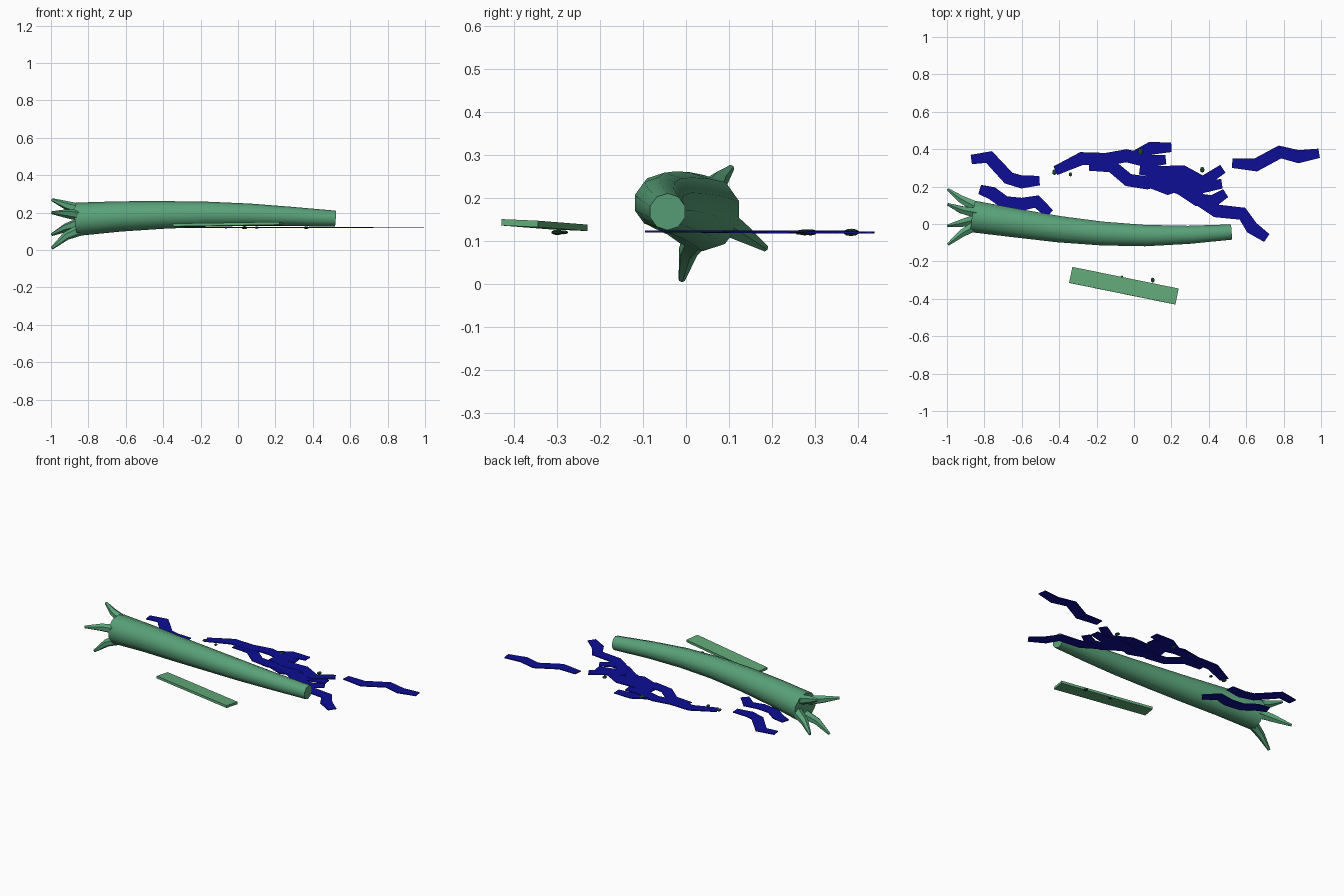
import bpy, bmesh, math
from mathutils import Vector, Matrix

if "Cube" in bpy.data.objects:
    bpy.data.objects.remove(bpy.data.objects["Cube"])


def material(name, rgb):
    m = bpy.data.materials.new(name)
    m.diffuse_color = (*rgb, 1)
    m.use_nodes = True
    m.node_tree.nodes["Principled BSDF"].inputs["Base Color"].default_value = m.diffuse_color
    return m


BARK = material("bark_green", (0.10, 0.36, 0.19))
WOOD = material("plank_green", (0.12, 0.40, 0.19))
WATER = material("deep_blue", (0.004, 0.004, 0.30))
PEBBLE = material("dark_green", (0.01, 0.06, 0.02))


def finish(name, bm, mat, smooth=None):
    bmesh.ops.recalc_face_normals(bm, faces=bm.faces)
    me = bpy.data.meshes.new(name)
    bm.to_mesh(me)
    bm.free()
    ob = bpy.data.objects.new(name, me)
    bpy.context.collection.objects.link(ob)
    me.materials.append(mat)
    if smooth:
        bpy.ops.object.select_all(action='DESELECT')
        ob.select_set(True)
        bpy.context.view_layer.objects.active = ob
        bpy.ops.object.shade_smooth_by_angle(angle=math.radians(smooth))
    return ob


def tube(name, stations, sides, mat):
    """Capped tube through stations of (x, y, z, radius)."""
    bm = bmesh.new()
    pts = [Vector(s[:3]) for s in stations]
    rings = []
    for i, s in enumerate(stations):
        t = (pts[min(i + 1, len(pts) - 1)] - pts[max(i - 1, 0)]).normalized()
        u = t.cross(Vector((0, 0, 1))).normalized()
        v = u.cross(t)
        ring = []
        for k in range(sides):
            a = 2 * math.pi * (k + 0.5) / sides
            ring.append(bm.verts.new(pts[i] + s[3] * (u * math.cos(a) + v * math.sin(a))))
        rings.append(ring)
    for r0, r1 in zip(rings, rings[1:]):
        for k in range(sides):
            j = (k + 1) % sides
            bm.faces.new((r0[k], r0[j], r1[j], r1[k]))
    bm.faces.new(rings[0])
    bm.faces.new(rings[-1])
    return finish(name, bm, mat, 50)


# Fallen trunk, gently bowed and tapering
tube("trunk", [
    (-0.86, 0.040, 0.165, 0.089), (-0.63, 0.005, 0.180, 0.081),
    (-0.40, -0.028, 0.188, 0.074), (-0.17, -0.051, 0.192, 0.067),
    (0.06, -0.062, 0.189, 0.060), (0.29, -0.058, 0.180, 0.051),
    (0.52, -0.043, 0.168, 0.043)], 10, BARK)

# Splayed roots at the thick end
roots = [  # base (y, z), middle (y, z), tip (y, z)
    ((0.060, 0.215), (0.075, 0.240), (0.105, 0.270)),
    ((0.090, 0.145), (0.130, 0.120), (0.185, 0.083)),
    ((0.025, 0.110), (0.005, 0.075), (-0.010, 0.010)),
    ((-0.005, 0.185), (-0.050, 0.195), (-0.110, 0.200)),
]
for i, (b, m, t) in enumerate(roots):
    tube(f"root_{i + 1}", [(-0.84, *b, 0.032), (-0.92, *m, 0.023), (-0.995, *t, 0.008)], 6, BARK)

# Loose plank beside the trunk
bm = bmesh.new()
bmesh.ops.create_cube(bm, size=1)
bmesh.ops.scale(bm, vec=(0.58, 0.087, 0.015), verts=bm.verts)
rot = Matrix.Rotation(math.radians(-11.5), 4, 'Z') @ Matrix.Rotation(math.radians(-0.9), 4, 'Y') \
    @ Matrix.Rotation(math.radians(-2.5), 4, 'X')
bmesh.ops.transform(bm, matrix=Matrix.Translation((-0.054, -0.33, 0.137)) @ rot, verts=bm.verts)
finish("plank", bm, WOOD)


def ribbon(name, path, width, z):
    """Thin flat zigzag strip, slimmer at both ends."""
    bm = bmesh.new()
    pts = [Vector((*p, z)) for p in path]
    rows = []
    for i, p in enumerate(pts):
        t = (pts[min(i + 1, len(pts) - 1)] - pts[max(i - 1, 0)]).normalized()
        side = Vector((-t.y, t.x, 0))
        w = width * (0.72 if i in (0, len(pts) - 1) else 1) / 2
        rows.append((bm.verts.new(p + side * w), bm.verts.new(p - side * w)))
    for a, b in zip(rows, rows[1:]):
        bm.faces.new((a[0], a[1], b[1], b[0]))
    ext = bmesh.ops.extrude_face_region(bm, geom=bm.faces[:])
    bmesh.ops.translate(bm, vec=(0, 0, 0.005),
                        verts=[g for g in ext['geom'] if isinstance(g, bmesh.types.BMVert)])
    finish(name, bm, WATER)


# Flat drifting strips behind the trunk
strips = [
    [(-0.87, 0.345), (-0.775, 0.358), (-0.67, 0.245), (-0.60, 0.225), (-0.505, 0.232)],
    [(-0.825, 0.185), (-0.76, 0.165), (-0.69, 0.115), (-0.60, 0.105), (-0.52, 0.12), (-0.45, 0.055)],
    [(-0.42, 0.285), (-0.28, 0.350), (-0.15, 0.345), (-0.04, 0.365), (0.08, 0.335), (0.17, 0.345)],
    [(-0.09, 0.355), (0.01, 0.36), (0.09, 0.405), (0.20, 0.41)],
    [(-0.24, 0.31), (-0.12, 0.31), (-0.03, 0.235), (0.07, 0.22), (0.16, 0.24), (0.27, 0.22)],
    [(0.03, 0.29), (0.15, 0.275), (0.26, 0.28), (0.37, 0.225), (0.475, 0.295)],
    [(0.08, 0.22), (0.18, 0.19), (0.27, 0.22), (0.37, 0.20), (0.47, 0.215)],
    [(0.15, 0.22), (0.25, 0.19), (0.34, 0.13), (0.42, 0.12), (0.49, 0.165)],
    [(0.30, 0.22), (0.35, 0.13), (0.44, 0.07), (0.58, 0.055), (0.63, -0.02), (0.71, -0.075)],
    [(0.525, 0.325), (0.65, 0.315), (0.78, 0.385), (0.88, 0.36), (0.99, 0.378)],
]
for i, path in enumerate(strips):
    ribbon(f"water_strip_{i + 1}", path, 0.07, 0.117 + 0.0012 * (i % 3))

# Small dark pebbles
pebbles = [(-0.425, 0.277, 0.016), (-0.34, 0.265, 0.012), (0.035, 0.385, 0.019),
           (0.365, 0.29, 0.016), (-0.065, -0.285, 0.010), (0.10, -0.30, 0.014)]
for i, (x, y, r) in enumerate(pebbles):
    bm = bmesh.new()
    bmesh.ops.create_uvsphere(bm, u_segments=8, v_segments=5, radius=r)
    bmesh.ops.scale(bm, vec=(0.8, 1, 0.45), verts=bm.verts)
    bmesh.ops.translate(bm, vec=(x, y, 0.12), verts=bm.verts)
    finish(f"pebble_{i + 1}", bm, PEBBLE)
